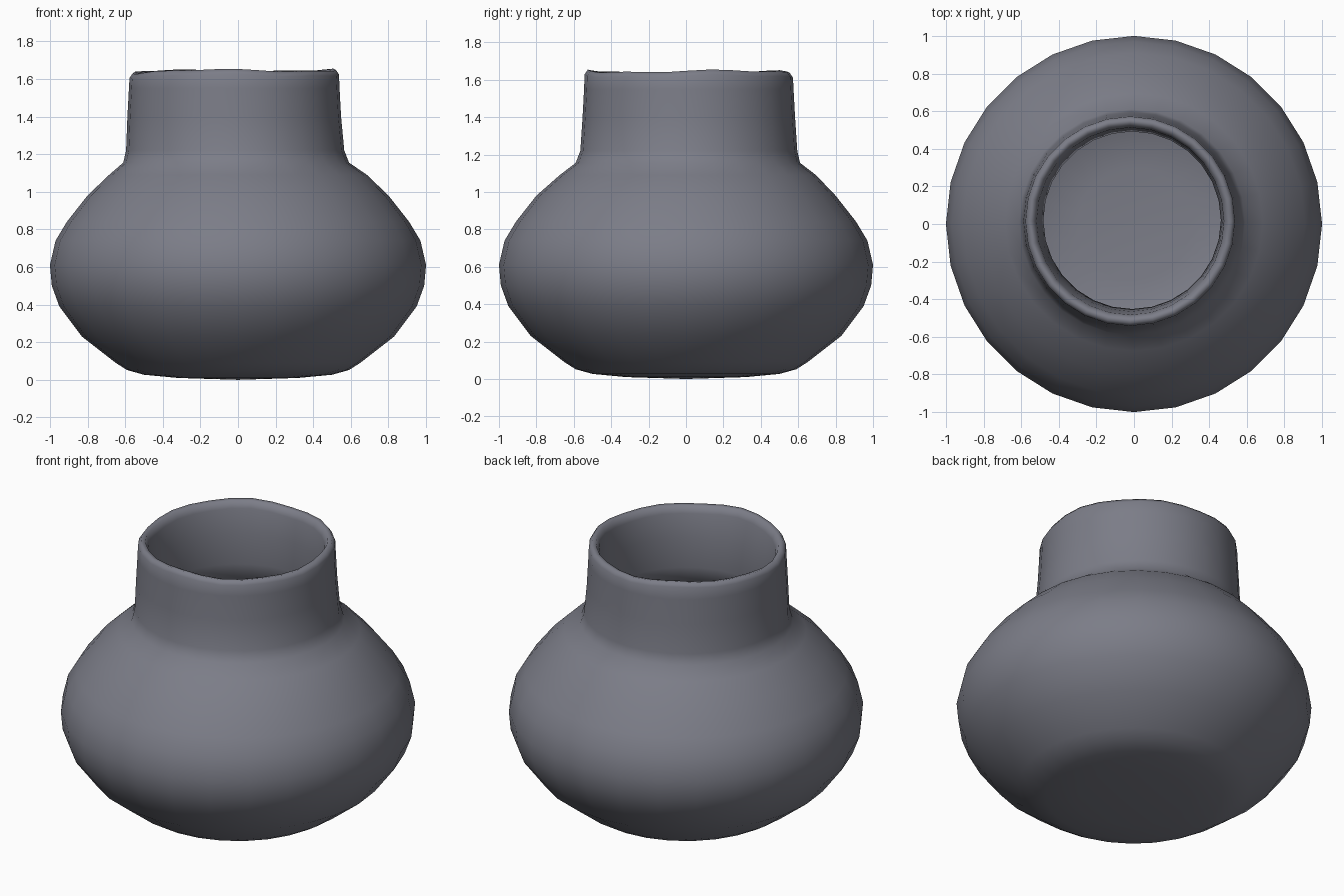
import bpy, bmesh, math

SEG = 28

# Profile rows: radius, height, centre x, centre y (outside up, over the lip, down inside)
profile = [
    (0.32, 0.010, 0.00, 0.00), (0.50, 0.027, 0.00, 0.00),
    (0.59, 0.052, 0.00, 0.00), (0.65, 0.090, 0.00, 0.00),
    (0.83, 0.230, 0.00, 0.00), (0.95, 0.390, 0.00, 0.00),
    (0.99, 0.500, 0.00, 0.00), (1.00, 0.610, 0.00, 0.00),
    (0.97, 0.740, 0.00, 0.00), (0.91, 0.840, 0.00, 0.00),
    (0.80, 0.980, 0.00, 0.00), (0.685, 1.090, 0.00, 0.01),
    (0.60, 1.155, -0.01, 0.01), (0.58, 1.220, -0.015, 0.015),
    (0.568, 1.400, -0.02, 0.015), (0.560, 1.550, -0.02, 0.015),
    (0.557, 1.620, -0.02, 0.015), (0.540, 1.645, -0.02, 0.015),
    (0.515, 1.640, -0.02, 0.015), (0.498, 1.600, -0.02, 0.015),
    (0.485, 1.450, -0.015, 0.02), (0.472, 1.270, -0.01, 0.02),
    (0.490, 1.190, -0.01, 0.02), (0.58, 1.080, 0.00, 0.01),
    (0.72, 0.930, 0.00, 0.00), (0.87, 0.730, 0.00, 0.00),
    (0.90, 0.600, 0.00, 0.00), (0.85, 0.420, 0.00, 0.00),
    (0.72, 0.250, 0.00, 0.00), (0.56, 0.140, 0.00, 0.00),
    (0.30, 0.110, 0.00, 0.00),
]

# Dark grey clay
clay = bpy.data.materials.new("dark_grey_clay")
clay.diffuse_color = (0.20, 0.205, 0.245, 1.0)

# Hand-made pot: lathed rings with a slightly uneven lip
bm = bmesh.new()
rings = []
for r, z, cx, cy in profile:
    ring = []
    for i in range(SEG):
        a = 2 * math.pi * i / SEG
        lip = 0.0
        if z > 1.56:
            lip = 0.006 * math.sin(3 * a + 0.6) + 0.004 * math.sin(7 * a)
            lip -= 0.012 * max(0.0, -math.cos(a)) ** 4
        ring.append(bm.verts.new((cx + r * math.cos(a), cy + r * math.sin(a), z + lip)))
    rings.append(ring)
for lo, hi in zip(rings, rings[1:]):
    for i in range(SEG):
        j = (i + 1) % SEG
        bm.faces.new((lo[i], lo[j], hi[j], hi[i]))

# Underside and inner floor
for ring, z in ((rings[0], 0.0), (rings[-1], 0.105)):
    c = bm.verts.new((0, 0, z))
    for i in range(SEG):
        bm.faces.new((ring[i], ring[(i + 1) % SEG], c))
bmesh.ops.recalc_face_normals(bm, faces=bm.faces[:])

mesh = bpy.data.meshes.new("clay_pot")
bm.to_mesh(mesh)
bm.free()
mesh.materials.append(clay)
pot = bpy.data.objects.new("clay_pot", mesh)
bpy.context.collection.objects.link(pot)
for p in mesh.polygons:
    p.use_smooth = True
